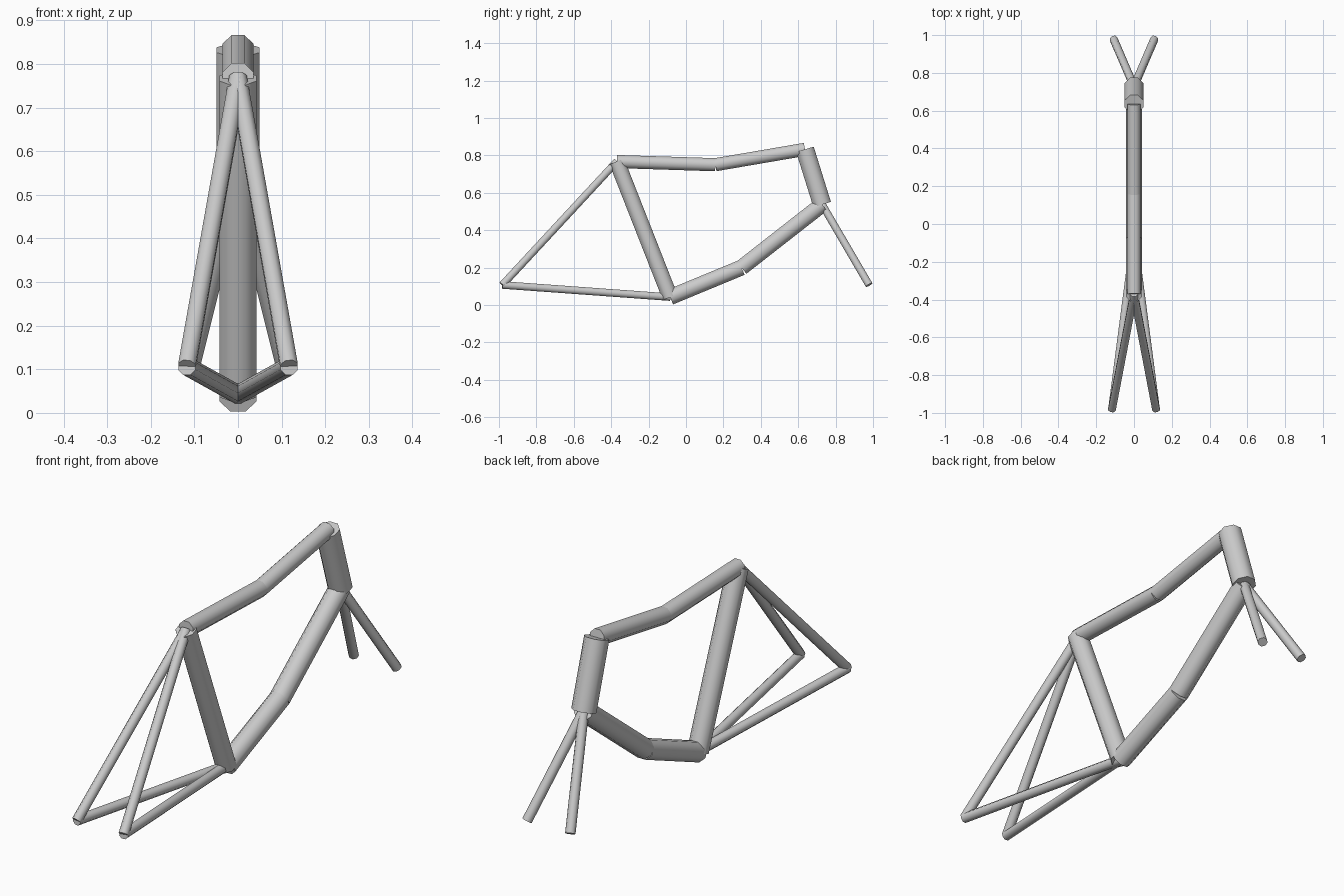
import bpy
import math
from mathutils import Matrix, Vector

if "Cube" in bpy.data.objects:
    bpy.data.objects.remove(bpy.data.objects["Cube"], do_unlink=True)

SIDES = 8

# Single paint colour
paint = bpy.data.materials.new("light_grey_metal")
paint.use_nodes = True
grey = (0.6, 0.6, 0.6, 1.0)
paint.diffuse_color = grey
paint.node_tree.nodes["Principled BSDF"].inputs["Base Color"].default_value = grey


def tube(name, start, end, radius):
    """Capped straight tube; radius is measured to the flats, one flat facing sideways."""
    a, b = Vector(start), Vector(end)
    axis = (b - a).normalized()
    side = Vector((1, 0, 0))
    side = (side - axis * side.dot(axis)).normalized()
    up = axis.cross(side)
    bpy.ops.mesh.primitive_cylinder_add(
        vertices=SIDES, radius=radius / math.cos(math.pi / SIDES), depth=(b - a).length)
    obj = bpy.context.object
    obj.name = name
    turn = Matrix.Rotation(math.pi / SIDES, 4, "Z")
    frame = Matrix((side, up, axis)).transposed().to_4x4()
    obj.data.transform(Matrix.Translation((a + b) / 2) @ frame @ turn)
    obj.data.materials.append(paint)
    bpy.ops.object.shade_smooth_by_angle(angle=math.radians(60))
    return obj


# Joints of the frame in the centre plane
seat_top = (0, -0.37, 0.767)
crank = (0, -0.085, 0.042)
top_bend = (0, 0.157, 0.75)
down_bend = (0, 0.297, 0.2)
head_top = (0, 0.636, 0.832)
head_bottom = (0, 0.728, 0.537)

# Main triangle
tube("seat_tube", seat_top, crank, 0.042)
tube("top_tube_rear", seat_top, top_bend, 0.035)
tube("top_tube_front", top_bend, head_top, 0.035)
tube("head_tube", head_top, head_bottom, 0.049)
tube("down_tube_lower", crank, down_bend, 0.042)
tube("down_tube_upper", down_bend, head_bottom, 0.042)

# Paired stays and fork blades
for label, s in (("left", 1), ("right", -1)):
    rear_axle = (s * 0.117, -0.982, 0.107)
    front_axle = (s * 0.108, 0.979, 0.107)
    tube(label + "_seat_stay", seat_top, rear_axle, 0.02)
    tube(label + "_chain_stay", crank, rear_axle, 0.02)
    tube(label + "_fork_blade", head_bottom, front_axle, 0.02)
